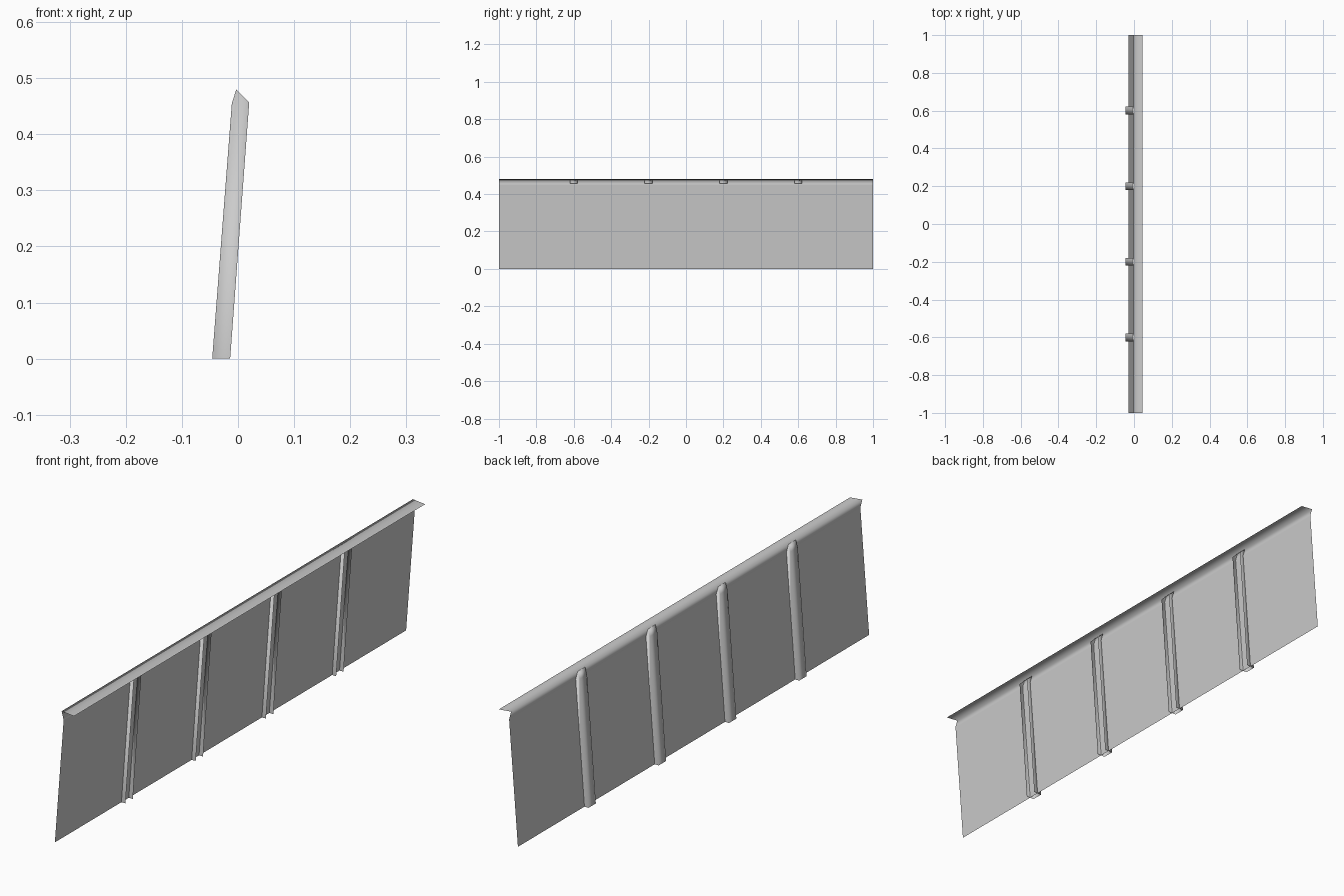
import bpy
import bmesh

cube = bpy.data.objects.get("Cube")
if cube:
    bpy.data.objects.remove(cube, do_unlink=True)

grey = bpy.data.materials.new("plain_grey")
grey.use_nodes = True
colour = (0.6, 0.6, 0.6, 1)
grey.diffuse_color = colour
grey.node_tree.nodes["Principled BSDF"].inputs["Base Color"].default_value = colour


def sweep(bm, profile, y0, y1):
    """Stretch an open x-z profile along y, returning both end rows."""
    rows = [[bm.verts.new((x, y, z)) for x, z in profile] for y in (y0, y1)]
    for i in range(len(profile) - 1):
        bm.faces.new((rows[0][i], rows[0][i + 1], rows[1][i + 1], rows[1][i]))
    return rows


def finish(bm, name, smooth):
    bmesh.ops.recalc_face_normals(bm, faces=bm.faces)
    for face in bm.faces:
        face.smooth = smooth
    mesh = bpy.data.meshes.new(name)
    bm.to_mesh(mesh)
    bm.free()
    mesh.materials.append(grey)
    obj = bpy.data.objects.new(name, mesh)
    bpy.context.collection.objects.link(obj)
    return obj


# Thin leaning panel
crease = (0.005, 0.45)
apex = (-0.003, 0.48)
bm = bmesh.new()
sweep(bm, [crease, (-0.03, 0)], -1, 1)
finish(bm, "panel", False)

# Folded top lip with a flat ledge
bm = bmesh.new()
sweep(bm, [(0.046, 0.475), apex, crease], -1, 1)
finish(bm, "top_lip", True)

# Channel posts that straddle the panel, open on the inner side and below
post_profile = [(0.02, 0.457), apex, (-0.011, 0.455), (-0.046, 0), (-0.014, 0)]
for n in range(4):
    y = -0.6 + 0.4 * n
    bm = bmesh.new()
    ends = sweep(bm, post_profile[:4], y - 0.021, y + 0.021)
    for row, side in zip(ends, (-1, 1)):
        foot = bm.verts.new((post_profile[4][0], y + side * 0.021, 0))
        bm.faces.new(row + [foot])
    finish(bm, f"post_{n + 1}", True)
